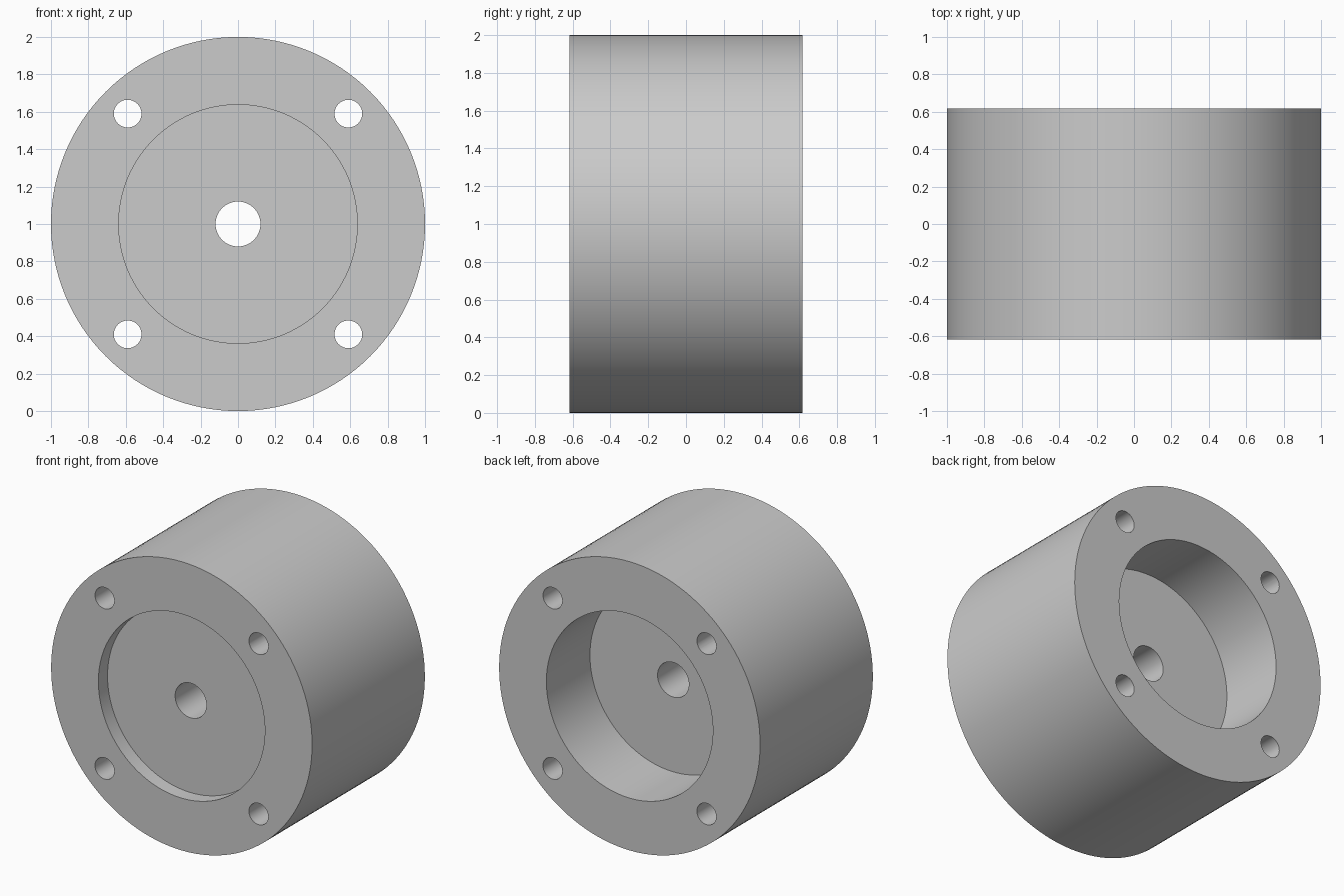
import bpy
import bmesh
from math import radians, pi
from mathutils import Matrix, Vector

cube = bpy.data.objects.get("Cube")
if cube:
    bpy.data.objects.remove(cube, do_unlink=True)

HALF = 0.617          # half the length along y
FRONT_FLOOR = -0.517  # floor of the shallow front recess
BACK_FLOOR = 0.14     # floor of the deep back recess
RIM, RECESS, BORE = 1.0, 0.638, 0.12
BOLT_OFFSET, BOLT_RADIUS = 0.59, 0.074

grey = bpy.data.materials.new("light grey")
grey.use_nodes = True
colour = (0.6, 0.6, 0.6, 1)
grey.diffuse_color = colour
grey.node_tree.nodes["Principled BSDF"].inputs["Base Color"].default_value = colour


def add_object(name, bm):
    bmesh.ops.recalc_face_normals(bm, faces=bm.faces)
    mesh = bpy.data.meshes.new(name)
    bm.to_mesh(mesh)
    bm.free()
    mesh.materials.append(grey)
    obj = bpy.data.objects.new(name, mesh)
    bpy.context.collection.objects.link(obj)
    return obj


# Housing: closed section of radius and depth, turned about the y axis
section = [(BORE, FRONT_FLOOR), (RECESS, FRONT_FLOOR), (RECESS, -HALF), (RIM, -HALF),
           (RIM, HALF), (RECESS, HALF), (RECESS, BACK_FLOOR), (BORE, BACK_FLOOR)]
bm = bmesh.new()
ring = [bm.verts.new((r, y, 1)) for r, y in section]
edges = [bm.edges.new((a, b)) for a, b in zip(ring, ring[1:] + ring[:1])]
bmesh.ops.spin(bm, geom=ring + edges, cent=(0, 0, 1), axis=(0, 1, 0),
               angle=2 * pi, steps=128, use_merge=True)
bmesh.ops.remove_doubles(bm, verts=bm.verts, dist=0.0001)
housing = add_object("housing", bm)

# Bolt holes: four cylinders cut right through the rim
bm = bmesh.new()
for sx in (-1, 1):
    for sz in (-1, 1):
        place = Vector((sx * BOLT_OFFSET, 0, 1 + sz * BOLT_OFFSET))
        bmesh.ops.create_cone(bm, cap_ends=True, segments=48, radius1=BOLT_RADIUS,
                              radius2=BOLT_RADIUS, depth=2,
                              matrix=Matrix.Translation(place) @ Matrix.Rotation(pi / 2, 4, "X"))
cutter = add_object("bolt_hole_cutter", bm)
cutter.hide_render = True

cut = housing.modifiers.new("bolt holes", "BOOLEAN")
cut.operation = "DIFFERENCE"
cut.solver = "EXACT"
cut.object = cutter
for obj in bpy.context.selected_objects:
    obj.select_set(False)
housing.select_set(True)
bpy.context.view_layer.objects.active = housing
bpy.ops.object.modifier_apply(modifier=cut.name)
bpy.data.objects.remove(cutter, do_unlink=True)
bpy.ops.object.shade_smooth_by_angle(angle=radians(30))
